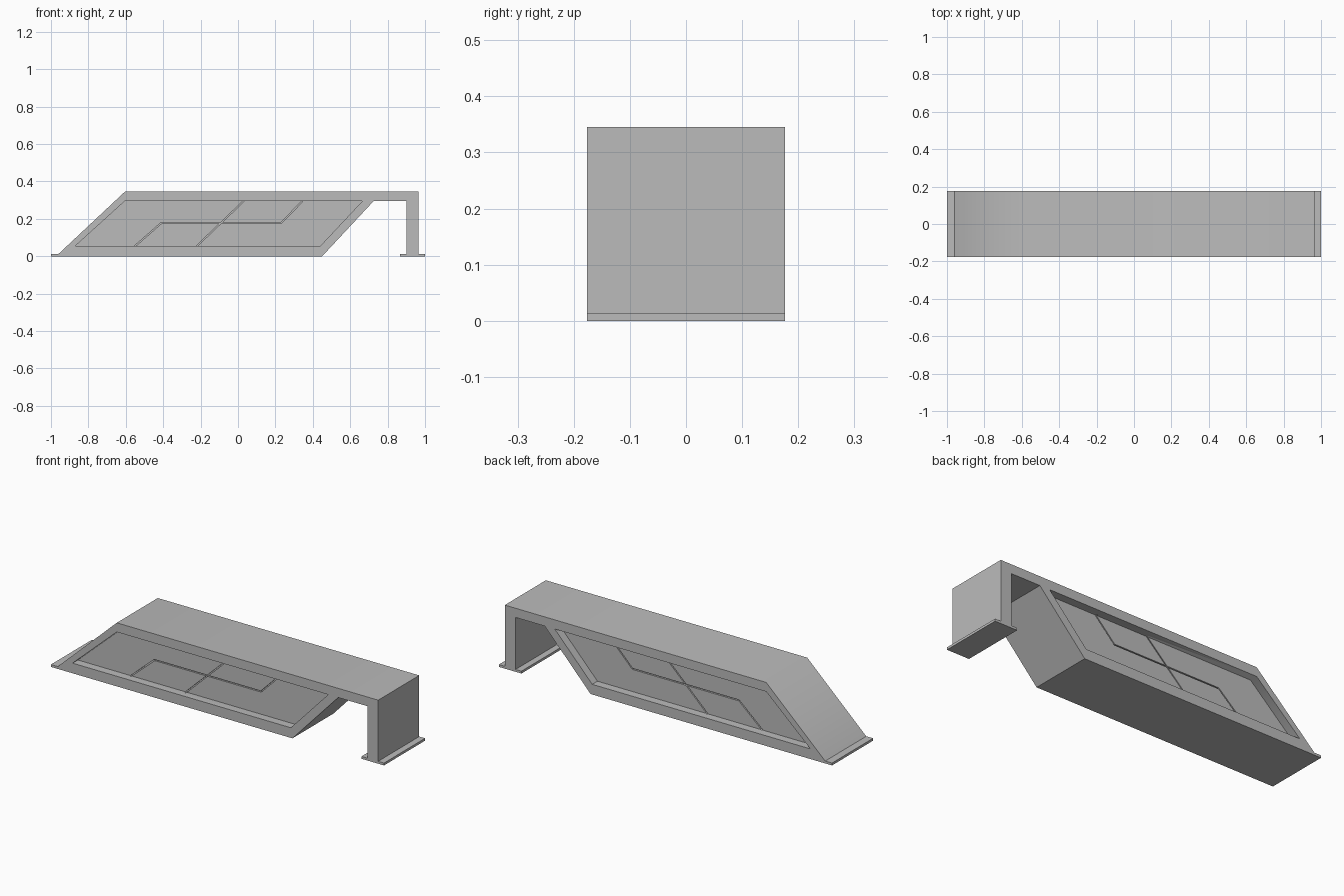
import bpy
import bmesh
from mathutils import Vector

if "Cube" in bpy.data.objects:
    bpy.data.objects.remove(bpy.data.objects["Cube"], do_unlink=True)

HALF = 0.176      # half of the depth
HEIGHT = 0.345
RECESS = 0.045    # depth of the side recesses
SEAM = 0.003      # half width of the panel seams

grey = bpy.data.materials.new("plain_grey")
grey.use_nodes = True
colour = (0.5, 0.5, 0.5, 1)
grey.diffuse_color = colour
grey.node_tree.nodes["Principled BSDF"].inputs["Base Color"].default_value = colour


def prism(name, profile, y0, y1):
    """Extrude an x-z outline from y0 to y1."""
    bm = bmesh.new()
    face = bm.faces.new([bm.verts.new((x, y0, z)) for x, z in profile])
    grown = bmesh.ops.extrude_face_region(bm, geom=[face])["geom"]
    verts = [v for v in grown if isinstance(v, bmesh.types.BMVert)]
    bmesh.ops.translate(bm, vec=(0, y1 - y0, 0), verts=verts)
    bmesh.ops.recalc_face_normals(bm, faces=bm.faces)
    mesh = bpy.data.meshes.new(name)
    bm.to_mesh(mesh)
    bm.free()
    mesh.materials.append(grey)
    obj = bpy.data.objects.new(name, mesh)
    bpy.context.collection.objects.link(obj)
    return obj


def cut(target, profile, y0, y1):
    """Cut a prism out of the target and throw the cutter away."""
    cutter = prism("cutter", profile, y0, y1)
    cutter.hide_render = True
    mod = target.modifiers.new("cut", "BOOLEAN")
    mod.operation = "DIFFERENCE"
    mod.solver = "EXACT"
    mod.object = cutter
    bpy.context.view_layer.objects.active = target
    bpy.ops.object.modifier_apply(modifier=mod.name)
    bpy.data.objects.remove(cutter, do_unlink=True)


def strip(a, b):
    """Thin outline around a line from a to b."""
    a, b = Vector(a), Vector(b)
    side = (b - a).normalized().orthogonal() * SEAM
    return [a + side, b + side, b - side, a - side]


# Slanted body, top beam and end leg in one outline
body = prism("body", [(-0.973, 0), (-0.605, HEIGHT), (0.965, HEIGHT), (0.965, 0),
                      (0.9, 0), (0.9, 0.295), (0.725, 0.295), (0.45, 0)], -HALF, HALF)

# Slanted recess and panel seams on both sides
recess = [(-0.87, 0.055), (-0.605, 0.295), (0.665, 0.295), (0.44, 0.055)]
seams = [((-0.41, 0.178), (0.23, 0.178)), ((0.03, 0.295), (-0.22, 0.055)),
         ((-0.41, 0.178), (-0.55, 0.055)), ((0.23, 0.178), (0.345, 0.295))]
floor = HALF - RECESS
for side in (-1, 1):
    cut(body, recess, side * floor, side * (HALF + 0.05))
    for a, b in seams:
        cut(body, strip(a, b), side * (floor - 0.01), side * (floor + 0.01))

# Flat feet at both ends
for name, x0, x1 in (("ramp_foot", -1, -0.95), ("leg_foot", 0.865, 1)):
    prism(name, [(x0, 0), (x1, 0), (x1, 0.013), (x0, 0.013)], -HALF, HALF)

# Soften only the shallow bend between ramp and top
bpy.ops.object.select_all(action="DESELECT")
body.select_set(True)
bpy.context.view_layer.objects.active = body
bpy.ops.object.shade_smooth_by_angle(angle=0.785)
